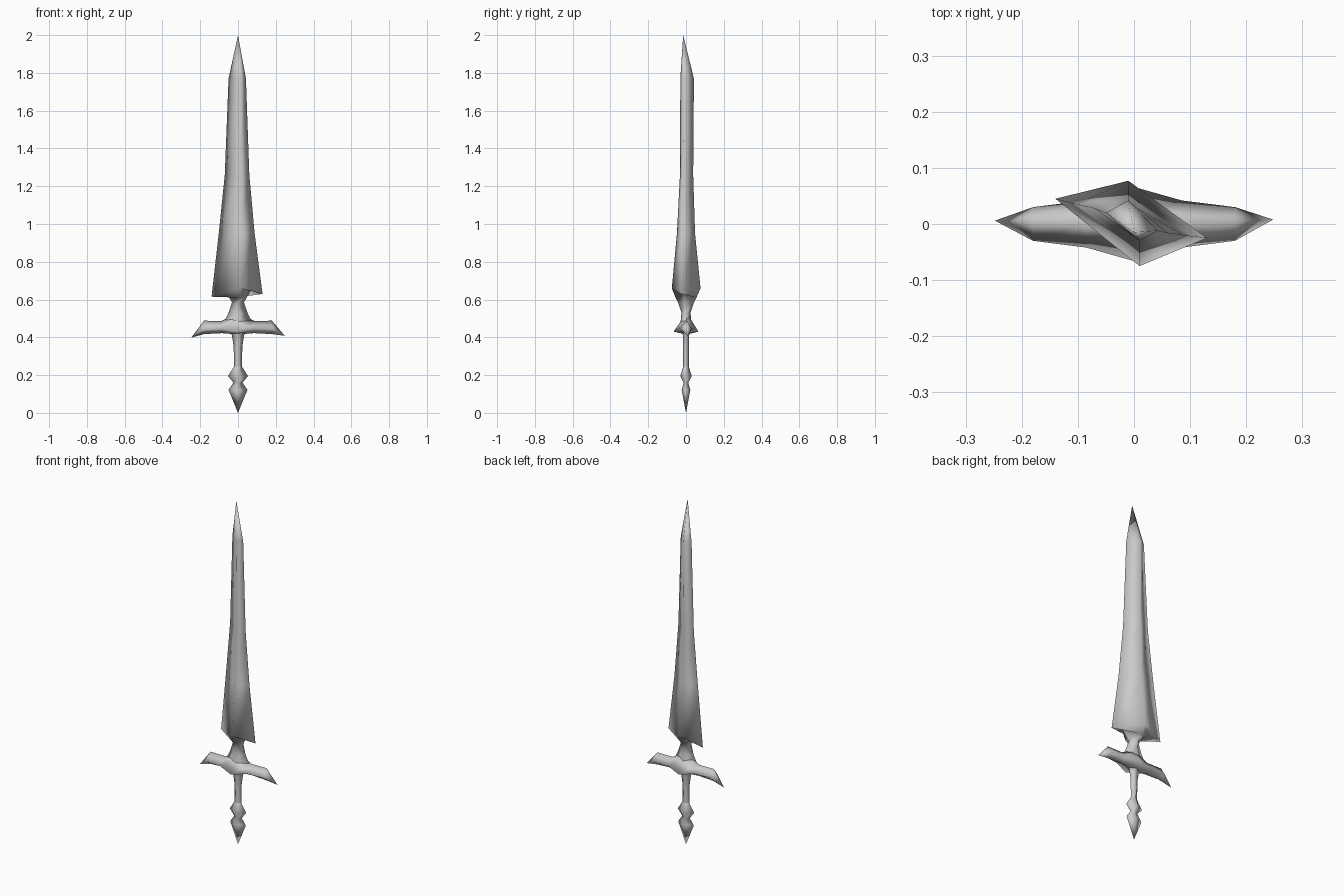
import bpy, bmesh

if "Cube" in bpy.data.objects:
    bpy.data.objects.remove(bpy.data.objects["Cube"])

steel = bpy.data.materials.new("grey_steel")
steel.diffuse_color = (0.6, 0.6, 0.6, 1)
steel.use_nodes = True
steel.node_tree.nodes["Principled BSDF"].inputs["Base Color"].default_value = steel.diffuse_color


def loft(name, rings):
    """Skin a stack of four-point rings; a one-point ring makes a tip."""
    bm = bmesh.new()
    rows = [[bm.verts.new(p) for p in ring] for ring in rings]
    for a, b in zip(rows, rows[1:]):
        for i in range(4):
            j = (i + 1) % 4
            quad = [a[i % len(a)], a[j % len(a)], b[j % len(b)], b[i % len(b)]]
            bm.faces.new(list(dict.fromkeys(quad)))
    bmesh.ops.recalc_face_normals(bm, faces=bm.faces)
    me = bpy.data.meshes.new(name)
    bm.to_mesh(me)
    bm.free()
    me.materials.append(steel)
    me.shade_smooth()
    ob = bpy.data.objects.new(name, me)
    bpy.context.collection.objects.link(ob)
    return ob


def diamond(z, rx, ry):
    return [(-rx, 0, z), (0, ry, z), (rx, 0, z), (0, -ry, z)]


def blade_ring(left, right, back, front, z, zl=None, zr=None):
    """Skewed diamond: left and right are (x, y) cutting edges."""
    return [(*left, zl or z), (-0.01, back, z), (*right, zr or z), (0.01, front, z)]


# Blade with swept barbs, running down into the neck
loft("blade", [
    [(0, -0.015, 2.0)],
    blade_ring((-0.05, 0.02), (0.042, -0.012), 0.042, -0.03, 1.77),
    blade_ring((-0.07, 0.028), (0.06, -0.016), 0.038, -0.032, 1.26),
    blade_ring((-0.102, 0.035), (0.088, -0.02), 0.048, -0.048, 0.95),
    blade_ring((-0.14, 0.045), (0.13, -0.025), 0.077, -0.075, 0.66, 0.615, 0.63),
    blade_ring((-0.068, 0.022), (0.068, -0.015), 0.055, -0.055, 0.61, 0.65, 0.65),
    diamond(0.585, 0.032, 0.042),
    diamond(0.53, 0.05, 0.024),
    diamond(0.47, 0.08, 0.03),
])


# Cross guard, swept along x
def guard_ring(x, top, bottom, ry, mid):
    return [(x, 0.005, top), (x, ry, mid), (x, 0.005, bottom), (x, -ry, mid)]


arm = [(0.085, 0.487, 0.422, 0.042, 0.447), (0.18, 0.488, 0.417, 0.03, 0.445)]
loft("cross_guard",
     [[(-0.248, 0.006, 0.398)]]
     + [guard_ring(-x, *r) for x, *r in reversed(arm)]
     + [guard_ring(0, 0.53, 0.415, 0.066, 0.43)]
     + [guard_ring(x, *r) for x, *r in arm]
     + [[(0.248, 0.008, 0.408)]])

# Grip
loft("grip", [diamond(0.45, 0.045, 0.025), diamond(0.41, 0.032, 0.017),
              diamond(0.35, 0.023, 0.016), diamond(0.245, 0.021, 0.015),
              diamond(0.235, 0.023, 0.015)])

# Double pommel ending in a spike
loft("pommel", [diamond(0.245, 0.021, 0.015), diamond(0.195, 0.053, 0.03),
                diamond(0.16, 0.024, 0.012), diamond(0.122, 0.05, 0.023),
                [(0, 0, 0)]])
